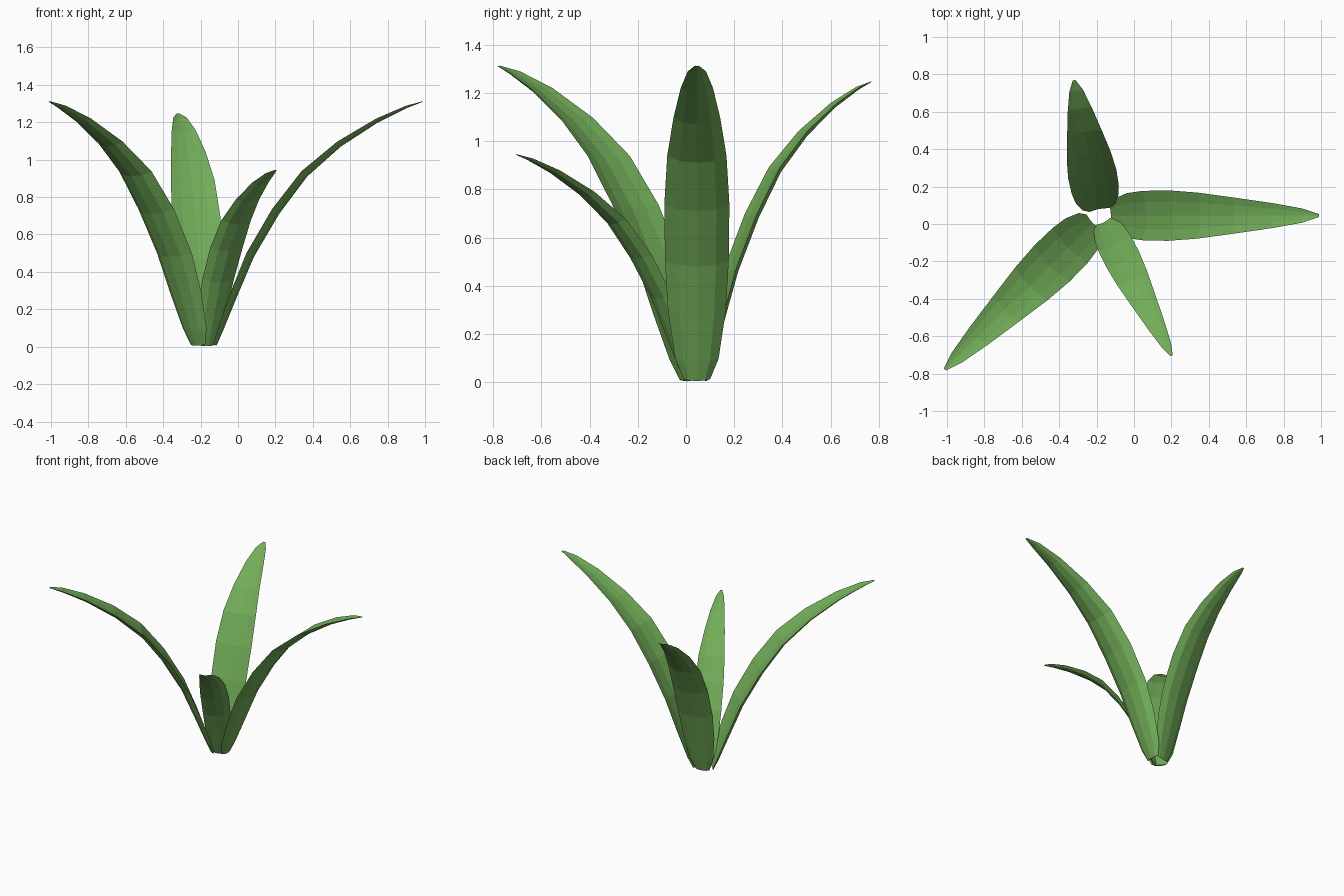
import bpy, bmesh, math
from mathutils import Matrix, Vector

if "Cube" in bpy.data.objects:
    bpy.data.objects.remove(bpy.data.objects["Cube"])

# leaf stations: outward distance, height, half width
SPINE = [(0.065, 0.005, 0.055), (0.10, 0.085, 0.09), (0.18, 0.28, 0.12),
         (0.265, 0.48, 0.132), (0.40, 0.71, 0.135), (0.55, 0.91, 0.123),
         (0.73, 1.07, 0.097), (0.93, 1.20, 0.067), (1.085, 1.277, 0.038),
         (1.17, 1.31, 0.008)]
# channel cross-section: side and inward offset, in half widths
SECTION = [(-1, 0.34), (-0.6, 0.09), (0, 0), (0.6, 0.09), (1, 0.34),
           (0.55, 0.22), (0, 0.16), (-0.55, 0.22)]
CENTRE = Vector((-0.18, 0.045, 0))

green = bpy.data.materials.new("leaf_green")
green.diffuse_color = (0.17, 0.42, 0.10, 1)
green.use_nodes = True
green.node_tree.nodes["Principled BSDF"].inputs["Base Color"].default_value = green.diffuse_color


def leaf(name, angle, scale):
    bm = bmesh.new()
    rings = []
    for i, (r, z, w) in enumerate(SPINE):
        a, b = SPINE[max(i - 1, 0)], SPINE[min(i + 1, len(SPINE) - 1)]
        t = Vector((b[0] - a[0], b[1] - a[1])).normalized()
        rings.append([bm.verts.new((r - t.y * d * w, s * w, z + t.x * d * w))
                      for s, d in SECTION])
    n = len(SECTION)
    for lo, hi in zip(rings, rings[1:]):
        for k in range(n):
            j = (k + 1) % n
            bm.faces.new((lo[k], lo[j], hi[j], hi[k]))
    bm.faces.new(rings[0])
    bm.faces.new(rings[-1])
    # stretch, turn and place the leaf in the rosette
    m = (Matrix.Translation(CENTRE) @ Matrix.Rotation(math.radians(angle), 4, 'Z')
         @ Matrix.Diagonal((*scale, 1)))
    bm.transform(m)
    bmesh.ops.recalc_face_normals(bm, faces=bm.faces[:])
    mesh = bpy.data.meshes.new(name)
    bm.to_mesh(mesh)
    bm.free()
    mesh.materials.append(green)
    bpy.context.collection.objects.link(bpy.data.objects.new(name, mesh))


# four leaves around a common base
leaf("leaf_right", 0, (1, 1, 1))
leaf("leaf_front_left", 224.7, (1, 1, 1))
leaf("leaf_back", 101, (0.63, 0.97, 0.95))
leaf("leaf_front_small", -63, (0.72, 0.72, 0.72))
